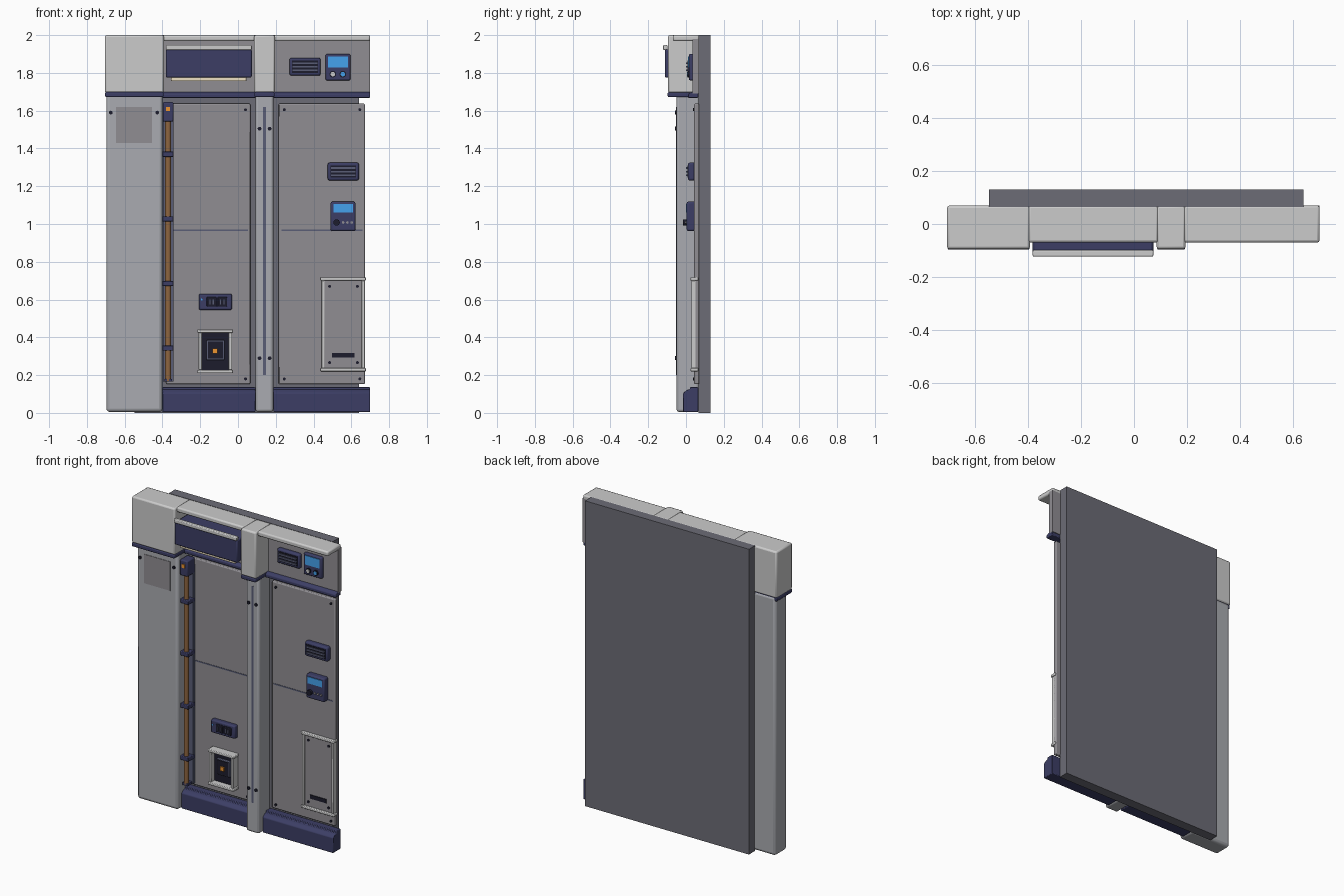
import bpy, bmesh, math
from mathutils import Matrix

if "Cube" in bpy.data.objects:
    bpy.data.objects.remove(bpy.data.objects["Cube"])

def mat(name, r, g, b):
    m = bpy.data.materials.new(name)
    m.diffuse_color = (r, g, b, 1)
    m.use_nodes = True
    m.node_tree.nodes["Principled BSDF"].inputs["Base Color"].default_value = m.diffuse_color
    return m

LIGHT = mat("light_grey", .62, .62, .60)
MID = mat("mid_grey", .40, .41, .44)
PANEL = mat("panel_grey", .28, .27, .29)
BACK = mat("back_grey", .15, .15, .18)
NAVY = mat("navy", .045, .048, .13)
STEEL = mat("steel_blue", .10, .11, .18)
DARK = mat("dark", .012, .012, .025)
BROWN = mat("copper", .27, .13, .05)
ORANGE = mat("orange", .85, .30, .03)
BLUE = mat("screen_blue", .06, .36, .85)
CREAM = mat("cream", .85, .75, .55)

def finish(name, bm, m, bevel=0, seg=2):
    bmesh.ops.recalc_face_normals(bm, faces=bm.faces)
    me = bpy.data.meshes.new(name)
    bm.to_mesh(me)
    bm.free()
    ob = bpy.data.objects.new(name, me)
    bpy.context.collection.objects.link(ob)
    me.materials.append(m)
    if bevel:
        mod = ob.modifiers.new("bevel", 'BEVEL')
        mod.width, mod.segments, mod.limit_method = bevel, seg, 'ANGLE'
    bpy.ops.object.select_all(action='DESELECT')
    ob.select_set(True)
    bpy.context.view_layer.objects.active = ob
    bpy.ops.object.shade_smooth_by_angle(angle=math.radians(35))
    return ob

def box(name, x0, x1, y0, y1, z0, z1, m, bevel=0, seg=2):
    bm = bmesh.new()
    M = Matrix.Translation(((x0+x1)/2, (y0+y1)/2, (z0+z1)/2)) @ Matrix.Diagonal((x1-x0, y1-y0, z1-z0, 1))
    bmesh.ops.create_cube(bm, size=1, matrix=M)
    return finish(name, bm, m, bevel, seg)

def profile(name, pts, x0, x1, m, bevel=0):
    # side profile in (y, z), extruded along x
    bm = bmesh.new()
    f = bm.faces.new([bm.verts.new((x0, y, z)) for y, z in pts])
    r = bmesh.ops.extrude_face_region(bm, geom=[f])
    bmesh.ops.translate(bm, vec=(x1-x0, 0, 0), verts=[v for v in r["geom"] if isinstance(v, bmesh.types.BMVert)])
    return finish(name, bm, m, bevel)

def cyl(name, x, y, z, r, depth, m, axis='Y', n=12):
    bm = bmesh.new()
    R = Matrix.Rotation(math.pi/2, 4, 'X') if axis == 'Y' else Matrix()
    bmesh.ops.create_cone(bm, cap_ends=True, segments=n, radius1=r, radius2=r, depth=depth,
                          matrix=Matrix.Translation((x, y, z)) @ R)
    return finish(name, bm, m)

def screws(name, xs, zs, y, r=.008):
    for x in xs:
        for z in zs:
            cyl(name, x, y, z, r, .01, DARK)

def frame(name, x0, x1, z0, z1, y0, y1, t):
    # light surround: top and bottom rails overhang the side rails
    for za, zb in ((z0, z0+t), (z1-t, z1)):
        box(name + "_rail", x0-.005, x1+.005, y0-.005, y1, za, zb, LIGHT, .004)
    for xa, xb in ((x0, x0+t), (x1-t, x1)):
        box(name + "_side", xa, xb, y0, y1, z0+t, z1-t, LIGHT, .003)

def vent(name, x0, x1, z0, z1):
    box(name, x0, x1, .01, .05, z0, z1, NAVY, .010)
    box(name + "_opening", x0+.014, x1-.014, .007, .02, z0+.015, z1-.015, DARK)
    for i in range(3):
        z = z0 + (z1-z0)*(.3 + .2*i)
        box(name + "_slat", x0+.016, x1-.016, .001, .012, z-.004, z+.004, STEEL)

# back wall
box("back_wall", -.547, .64, .065, .13, 0, 2, BACK)

# left column and middle pillar, each with a larger head and navy collar
for name, x0, x1, b in (("left_column", -.697, -.40, .018), ("middle_pillar", .093, .187, .014)):
    box(name, x0, x1, -.05, .07, .005, 1.70, MID, b, 3)
    box(name + "_head", x0-.008, x1+.008, -.095, .07, 1.695, 2, LIGHT, .010)
    box(name + "_collar", x0-.006, x1+.006, -.097, .066, 1.672, 1.698, NAVY, .006)
box("column_plate", -.645, -.455, -.053, -.04, 1.43, 1.62, PANEL)
screws("column_bolt", (-.673, -.428), (1.59,), -.052, .010)
box("pillar_groove", .133, .148, -.052, -.04, .2, 1.62, STEEL)
screws("pillar_bolt", (.114, .167), (1.505, .29), -.052, .010)

# header, cap, trim, plinth and wall panel for both bays
for bay, x0, x1, p0, p1 in (("left", -.40, .092, -.38, .065), ("right", .188, .70, .215, .672)):
    box(bay + "_header", x0, x1, .035, .07, 1.69, 1.98, PANEL)
    box(bay + "_cap", x0, x1, -.07, .07, 1.968, 2, LIGHT, .009)
    profile(bay + "_trim", [(.065, 1.668), (.01, 1.668), (.01, 1.688), (.03, 1.70), (.065, 1.70)], x0, x1, NAVY, .004)
    profile(bay + "_plinth", [(.065, .005), (-.015, .005), (-.015, .105), (.005, .122), (.02, .124),
                              (.02, .136), (.065, .136)], x0, x1, NAVY, .004)
    box(bay + "_panel", p0, p1, .043, .07, .152, 1.637, PANEL, .006)
    box(bay + "_panel_seam", p0+.015, p1-.012, .041, .05, .964, .972, STEEL)
screws("left_panel_screw", (-.36, .04), (1.605, .18), .041)
screws("right_panel_screw", (.245, .645), (1.605, .18), .041)

# header locker with handle rail and light strip
box("locker", -.382, .073, -.112, .04, 1.775, 1.925, NAVY, .008)
box("locker_handle", -.382, .073, -.123, -.098, 1.922, 1.947, LIGHT, .005)
box("locker_light", -.355, .045, -.095, .04, 1.756, 1.776, CREAM, .003)

# copper pipe with channel, clamps and junction box
box("pipe_channel", -.398, -.342, .025, .05, .165, 1.60, STEEL)
cyl("pipe", -.37, -.005, .86, .016, 1.38, BROWN, 'Z', 16)
for z in (1.37, 1.027, .685, .343):
    box("pipe_clamp", -.40, -.341, -.027, .045, z-.014, z+.014, NAVY, .004)
box("pipe_foot", -.39, -.35, -.02, .045, .165, .18, NAVY)
box("junction_box", -.398, -.342, -.035, .045, 1.542, 1.645, NAVY, .007)
box("junction_lamp", -.381, -.359, -.040, -.03, 1.597, 1.62, ORANGE)

# power outlet
box("outlet", -.207, -.032, .012, .05, .545, .63, NAVY, .008)
for x in (-.14, -.083):
    box("outlet_socket", x-.026, x+.026, .006, .02, .562, .613, DARK, .004)
    for dx in (-.009, .009):
        box("outlet_pin", x+dx-.003, x+dx+.003, .003, .01, .575, .60, STEEL)
cyl("outlet_lamp", -.192, .012, .60, .005, .006, BLUE)

# recessed hatch
frame("hatch", -.209, -.031, .21, .442, -.005, .05, .018)
box("hatch_back", -.195, -.045, .03, .046, .225, .43, DARK)
box("hatch_block", -.168, -.072, .018, .035, .28, .385, STEEL, .004)
box("hatch_block_face", -.16, -.08, .014, .02, .288, .377, DARK)
box("hatch_lamp", -.134, -.108, .006, .02, .315, .342, ORANGE)

# access door
frame("door", .442, .672, .22, .718, .028, .065, .017)
box("door_plate", .457, .657, .037, .055, .235, .703, PANEL)
screws("door_screw", (.485, .632), (.67, .266), .036)
box("door_slot", .498, .616, .032, .04, .292, .317, DARK)

# vents
vent("header_vent", .273, .437, 1.785, 1.88)
vent("panel_vent", .475, .64, 1.23, 1.325)

# header display
box("display", .463, .595, .015, .05, 1.76, 1.90, NAVY, .008)
box("display_screen", .477, .582, .011, .02, 1.828, 1.888, BLUE)
for x, m in ((.502, LIGHT), (.555, BLUE)):
    cyl("display_button_ring", x, .014, 1.793, .018, .012, DARK)
    cyl("display_button", x, .010, 1.793, .012, .012, m)

# control unit
box("control_unit", .49, .622, .003, .05, .963, 1.118, NAVY, .009)
box("control_screen", .505, .608, -.001, .01, 1.062, 1.105, BLUE)
cyl("control_knob", .522, -.003, 1.008, .017, .024, DARK, n=16)
for x in (.556, .579, .602):
    cyl("control_button", x, .001, 1.008, .007, .010, PANEL)
